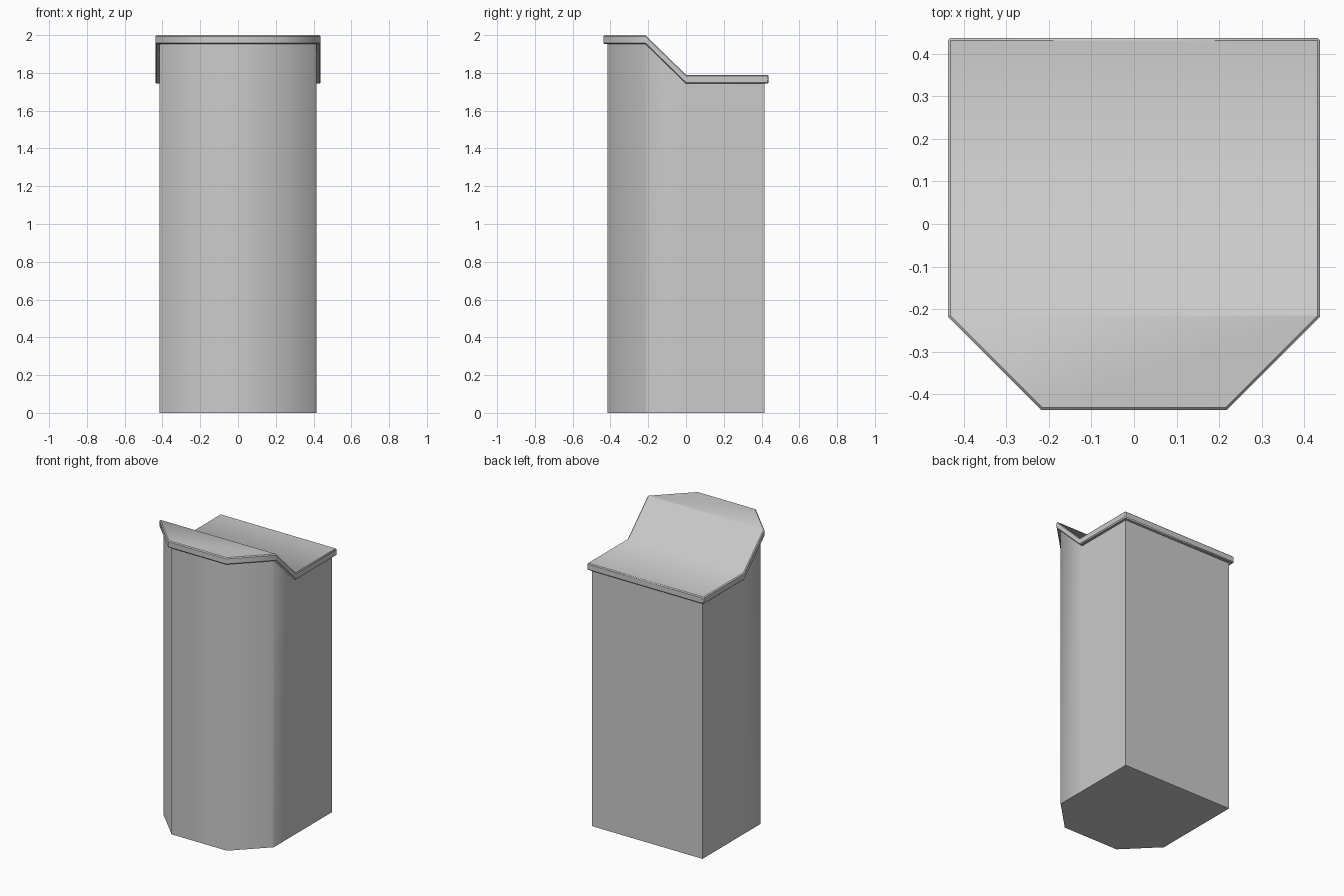
import bpy
import bmesh
import math

cube = bpy.data.objects.get("Cube")
if cube:
    bpy.data.objects.remove(cube, do_unlink=True)

grey = bpy.data.materials.new("plain grey")
grey.use_nodes = True
grey.diffuse_color = (0.6, 0.6, 0.6, 1)
grey.node_tree.nodes["Principled BSDF"].inputs["Base Color"].default_value = (0.6, 0.6, 0.6, 1)

SLOPE_START, SLOPE_END, DROP = -0.215, 0.0, 0.21


def drop_at(y):
    """Height lost along the sloping top, from front to back."""
    t = (y - SLOPE_START) / (SLOPE_END - SLOPE_START)
    return DROP * min(max(t, 0), 1)


def make_block(name, half, corner, bottom, top, follow_bottom, bevel=0):
    """Extrude the footprint with cut front corners and step its top down."""
    outline = [(half, half), (-half, half), (-half, -corner),
               (-corner, -half), (corner, -half), (half, -corner)]
    bm = bmesh.new()
    base = bm.faces.new([bm.verts.new((x, y, bottom)) for x, y in outline])
    lid = bmesh.ops.extrude_face_region(bm, geom=[base])["geom"]
    upper = [v for v in lid if isinstance(v, bmesh.types.BMVert)]
    bmesh.ops.translate(bm, verts=upper, vec=(0, 0, top - bottom))
    # Fold lines across the slope
    for y in (SLOPE_START, SLOPE_END):
        bmesh.ops.bisect_plane(bm, geom=bm.verts[:] + bm.edges[:] + bm.faces[:],
                               dist=0.0001, plane_co=(0, y, 0), plane_no=(0, 1, 0))
    for v in bm.verts:
        if follow_bottom or v.co.z > (bottom + top) / 2:
            v.co.z -= drop_at(v.co.y)
    bmesh.ops.recalc_face_normals(bm, faces=bm.faces[:])
    mesh = bpy.data.meshes.new(name)
    bm.to_mesh(mesh)
    bm.free()
    mesh.materials.append(grey)
    obj = bpy.data.objects.new(name, mesh)
    bpy.context.collection.objects.link(obj)
    bpy.ops.object.select_all(action="DESELECT")
    obj.select_set(True)
    bpy.context.view_layer.objects.active = obj
    bpy.ops.object.shade_smooth_by_angle(angle=math.radians(50))
    if bevel:
        mod = obj.modifiers.new("soft rim", "BEVEL")
        mod.width = bevel
        mod.segments = 1
        mod.limit_method = "ANGLE"
        mod.angle_limit = math.radians(60)
    return obj


# Hollow-looking bin body and its folded overhanging cover
make_block("body", 0.415, 0.208, 0.0, 1.96, False)
make_block("cover", 0.438, 0.218, 1.953, 2.0, True, 0.006)
